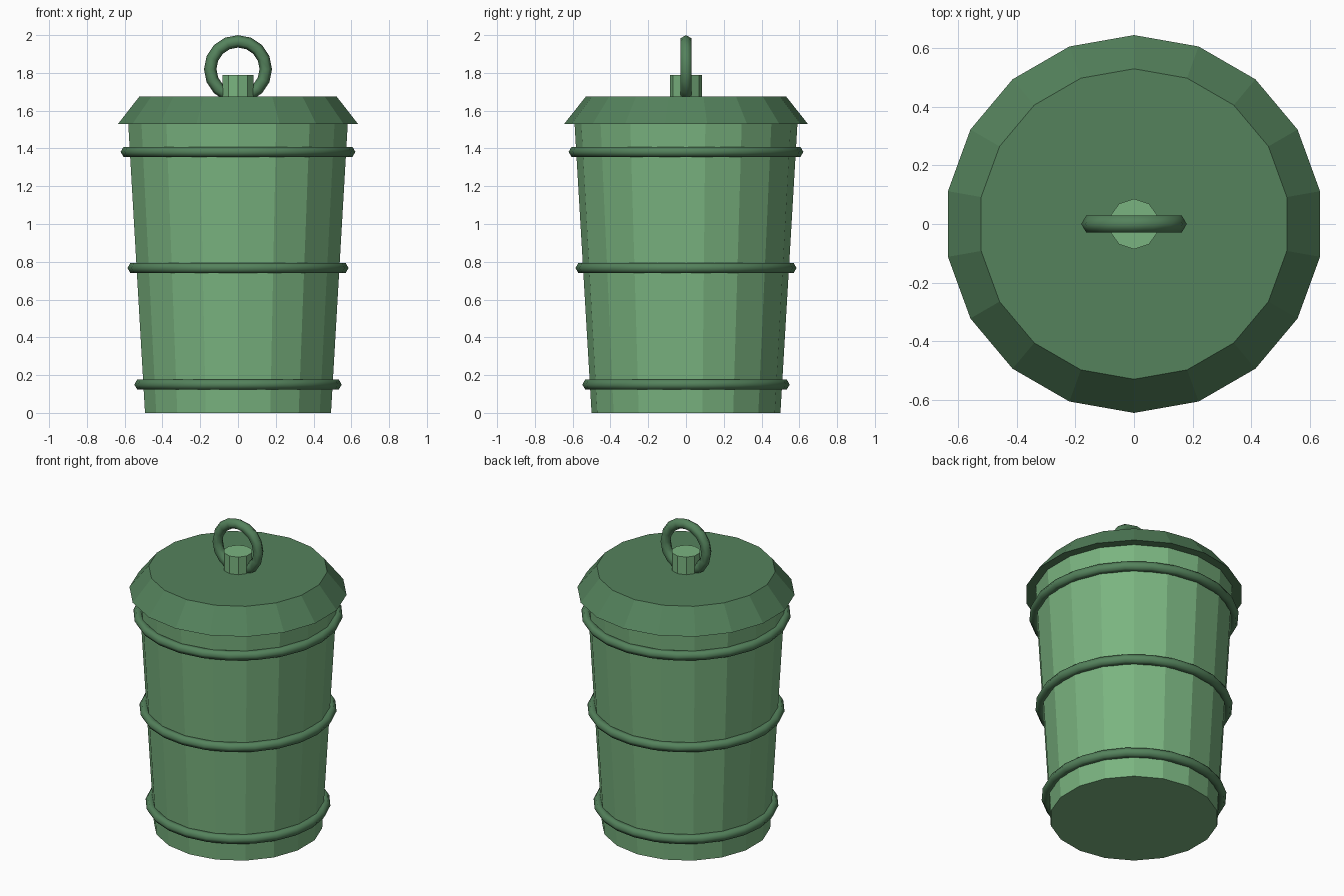
import bpy
import math

if "Cube" in bpy.data.objects:
    bpy.data.objects.remove(bpy.data.objects["Cube"])


def material(name, rgb):
    m = bpy.data.materials.new(name)
    m.diffuse_color = (*rgb, 1.0)
    m.use_nodes = True
    m.node_tree.nodes["Principled BSDF"].inputs["Base Color"].default_value = m.diffuse_color
    return m


light_green = material("light green", (0.195, 0.456, 0.216))
dark_green = material("dark green", (0.089, 0.223, 0.107))


def finish(name, mat):
    ob = bpy.context.object
    ob.name = name
    ob.data.materials.append(mat)
    return ob


def frustum(name, sides, r_low, r_high, z_low, z_high, mat):
    bpy.ops.mesh.primitive_cone_add(
        vertices=sides, radius1=r_low, radius2=r_high,
        depth=z_high - z_low, location=(0, 0, (z_low + z_high) / 2))
    return finish(name, mat)


def ring(name, major, minor, z, segments, mat, upright=False):
    bpy.ops.mesh.primitive_torus_add(
        major_radius=major, minor_radius=minor,
        major_segments=segments, minor_segments=6, location=(0, 0, z),
        rotation=(math.pi / 2 if upright else 0, 0, 0))
    bpy.ops.object.shade_smooth()
    return finish(name, mat)


# Tapered bin body
BASE_R, RIM_R, RIM_Z = 0.5, 0.59, 1.53
frustum("bin_body", 18, BASE_R, RIM_R, 0, RIM_Z, light_green)

# Hoops that follow the taper
for label, z in (("lower", 0.15), ("middle", 0.767), ("upper", 1.382)):
    body_r = BASE_R + (RIM_R - BASE_R) * z / RIM_Z
    ring(label + "_hoop", body_r + 0.01, 0.03, z, 24, dark_green)

# Lid, knob and ring handle
frustum("lid", 18, 0.645, 0.53, RIM_Z, 1.675, dark_green)
frustum("lid_knob", 10, 0.086, 0.086, 1.66, 1.79, light_green)
ring("lid_handle", 0.147, 0.033, 1.82, 16, dark_green, upright=True)
